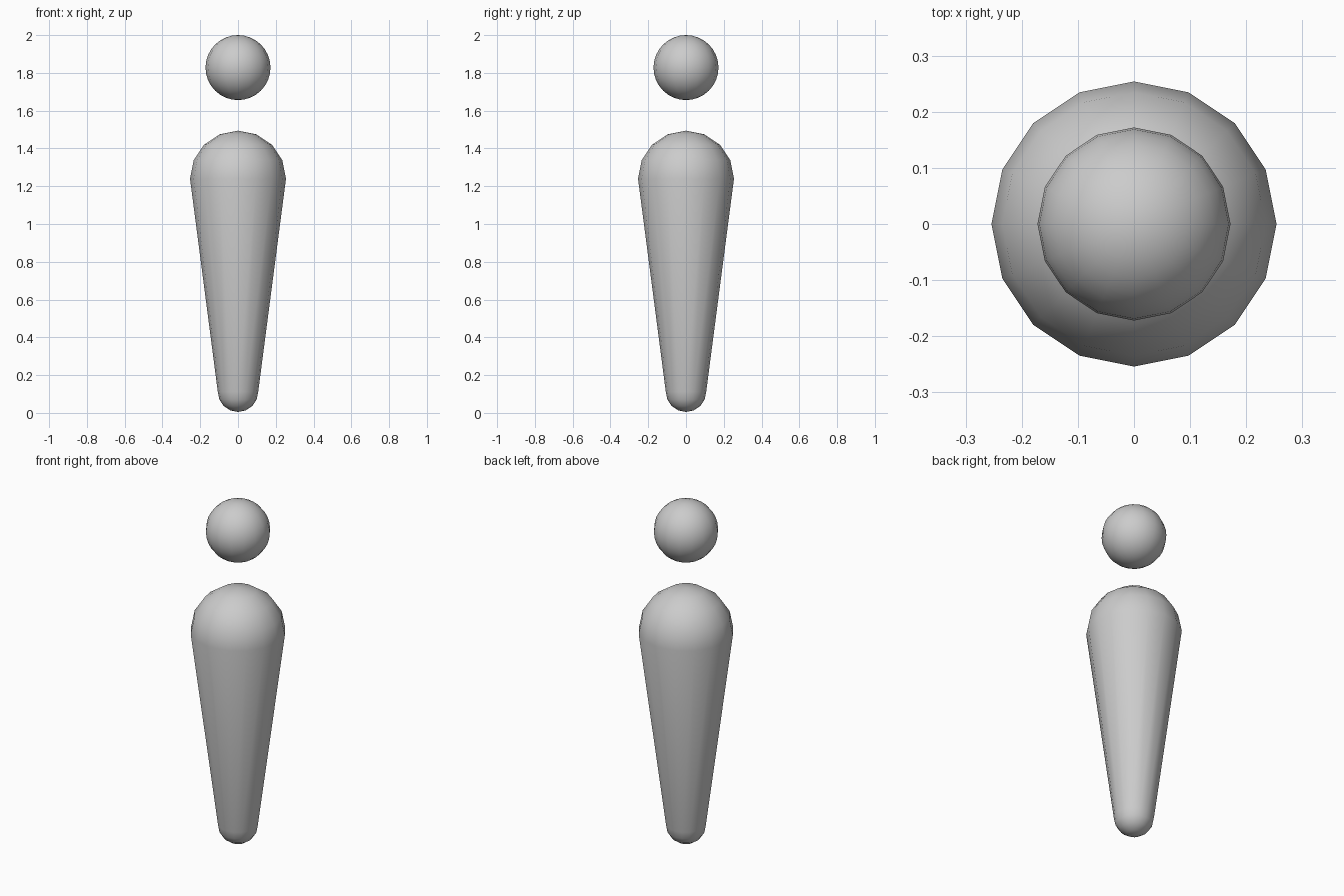
import bpy, bmesh
from math import sin, cos, pi

if "Cube" in bpy.data.objects:
    bpy.data.objects.remove(bpy.data.objects["Cube"])

SIDES = 16

def lathe(name, profile):
    """Revolve (radius, z) points, with a pole at each end."""
    bm = bmesh.new()
    bottom = bm.verts.new((0, 0, profile[0][1]))
    top = bm.verts.new((0, 0, profile[-1][1]))
    rings = [[bm.verts.new((r * cos(2 * pi * i / SIDES), r * sin(2 * pi * i / SIDES), z))
              for i in range(SIDES)] for r, z in profile[1:-1]]
    for i in range(SIDES):
        j = (i + 1) % SIDES
        bm.faces.new((bottom, rings[0][j], rings[0][i]))
        bm.faces.new((top, rings[-1][i], rings[-1][j]))
        for a, b in zip(rings, rings[1:]):
            bm.faces.new((a[i], a[j], b[j], b[i]))
    for f in bm.faces:
        f.smooth = True
    mesh = bpy.data.meshes.new(name)
    bm.to_mesh(mesh)
    bm.free()
    obj = bpy.data.objects.new(name, mesh)
    bpy.context.collection.objects.link(obj)
    return obj

def arc(radius, z, start, end, steps):
    """Profile points on a circle, angles measured up from horizontal."""
    angles = [start + (end - start) * k / steps for k in range(steps + 1)]
    return [(radius * cos(a), z + radius * sin(a)) for a in angles]

# Tapered body with a small rounded foot and a large rounded shoulder
lathe("body", arc(0.107, 0.112, -pi / 2, 0, 4) + arc(0.254, 1.24, 0, pi / 2, 4))

# Floating round head
lathe("head", arc(0.172, 1.828, -pi / 2, pi / 2, 16))
